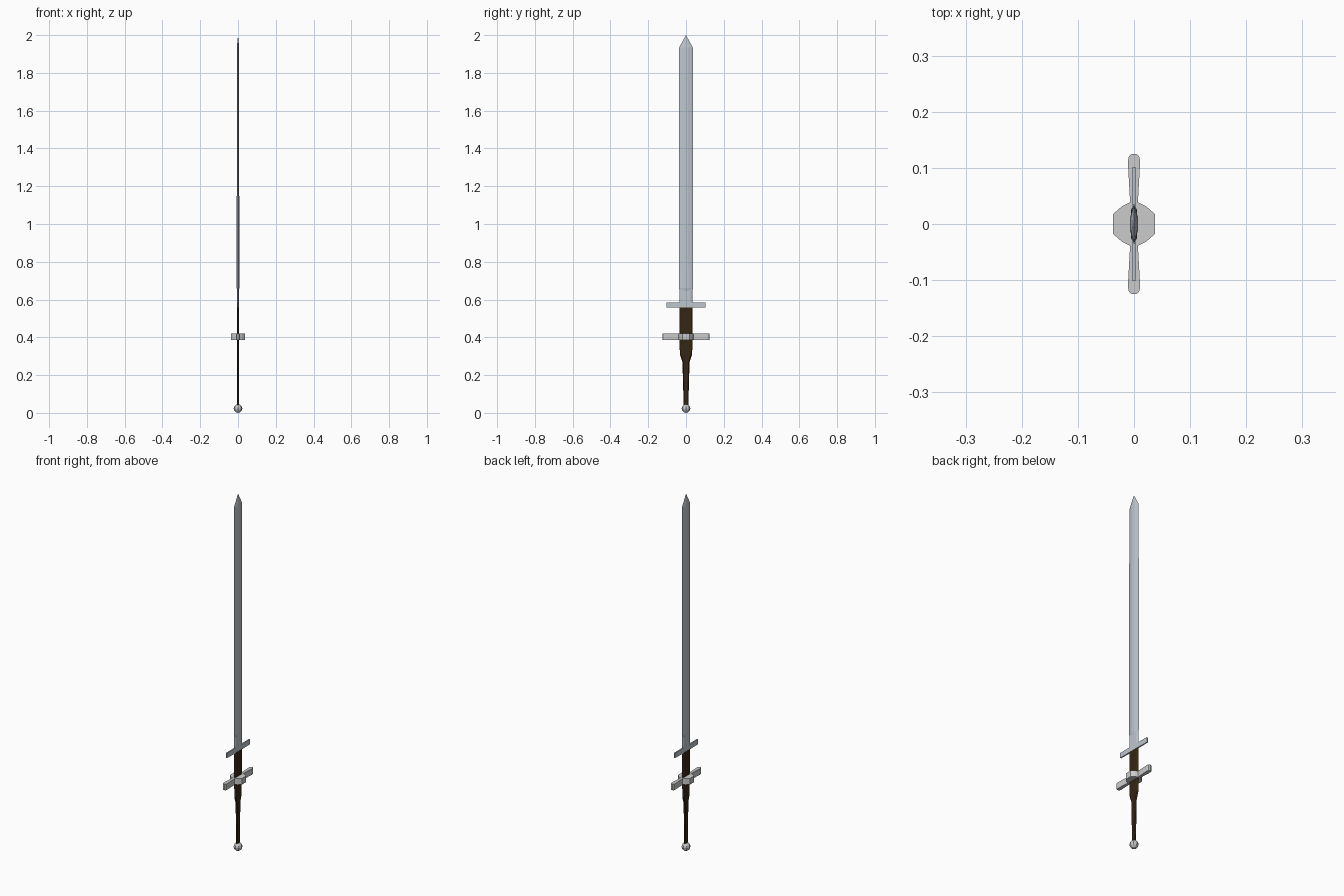
import bpy, bmesh

if "Cube" in bpy.data.objects:
    bpy.data.objects.remove(bpy.data.objects["Cube"])


def material(name, rgb):
    m = bpy.data.materials.new(name)
    m.diffuse_color = (*rgb, 1)
    m.use_nodes = True
    m.node_tree.nodes["Principled BSDF"].inputs["Base Color"].default_value = m.diffuse_color
    return m


steel = material("steel", (0.52, 0.57, 0.61))
leather = material("leather", (0.035, 0.02, 0.006))


def finish(name, bm, mat=None):
    bmesh.ops.recalc_face_normals(bm, faces=bm.faces)
    me = bpy.data.meshes.new(name)
    bm.to_mesh(me)
    bm.free()
    ob = bpy.data.objects.new(name, me)
    bpy.context.collection.objects.link(ob)
    if mat:
        me.materials.append(mat)
    return ob


def loft(name, sections, mat, tip=None):
    """Six-sided sections (z, half width, ridge half width, half thickness)."""
    bm = bmesh.new()
    rings = []
    for z, w, r, t in sections:
        pts = [(0, w), (t, r), (t, -r), (0, -w), (-t, -r), (-t, r)]
        rings.append([bm.verts.new((x, y, z)) for x, y in pts])
    for a, b in zip(rings, rings[1:]):
        for i in range(6):
            j = (i + 1) % 6
            bm.faces.new((a[i], a[j], b[j], b[i]))
    bm.faces.new(rings[0])
    if tip:
        v = bm.verts.new((0, 0, tip))
        for i in range(6):
            bm.faces.new((rings[-1][i], rings[-1][(i + 1) % 6], v))
    else:
        bm.faces.new(rings[-1])
    return finish(name, bm, mat)


def plate(name, quarter, z0, z1, mat=None):
    """Extrude a quarter outline mirrored in x and y."""
    right = quarter + [(x, -y) for x, y in reversed(quarter)]
    outline = right + [(-x, y) for x, y in reversed(right)]
    bm = bmesh.new()
    face = bm.faces.new([bm.verts.new((x, y, z0)) for x, y in outline])
    ext = bmesh.ops.extrude_face_region(bm, geom=[face])
    verts = [g for g in ext["geom"] if isinstance(g, bmesh.types.BMVert)]
    bmesh.ops.translate(bm, verts=verts, vec=(0, 0, z1 - z0))
    return finish(name, bm, mat)


# Blade with flat centre, and the slimmer unsharpened base below it
loft("blade", [(0.645, 0.032, 0.011, 0.004), (0.66, 0.037, 0.012, 0.007),
               (1.935, 0.036, 0.011, 0.006)], steel, tip=2.0)
loft("blade_base", [(0.555, 0.033, 0.025, 0.004), (0.65, 0.034, 0.025, 0.004)], steel)

# Small upper cross bar
plate("parrying_bar", [(0.003, 0.102), (0.004, 0.03)], 0.557, 0.585, steel)

# Long grip, tapering toward the pommel
loft("grip", [(0.03, 0.012, 0.009, 0.005), (0.27, 0.019, 0.014, 0.005),
              (0.31, 0.033, 0.026, 0.005), (0.558, 0.034, 0.026, 0.005)], leather)

# Main guard with flared rounded ends and a wide central collar
plate("cross_guard", [(0.004, 0.125), (0.009, 0.121), (0.011, 0.112), (0.007, 0.039),
                      (0.021, 0.032), (0.037, 0.018)], 0.386, 0.42)

# Low-poly ball pommel
bm = bmesh.new()
bmesh.ops.create_uvsphere(bm, u_segments=8, v_segments=6, radius=0.023)
bmesh.ops.translate(bm, verts=bm.verts, vec=(0, 0, 0.023))
finish("pommel", bm)
